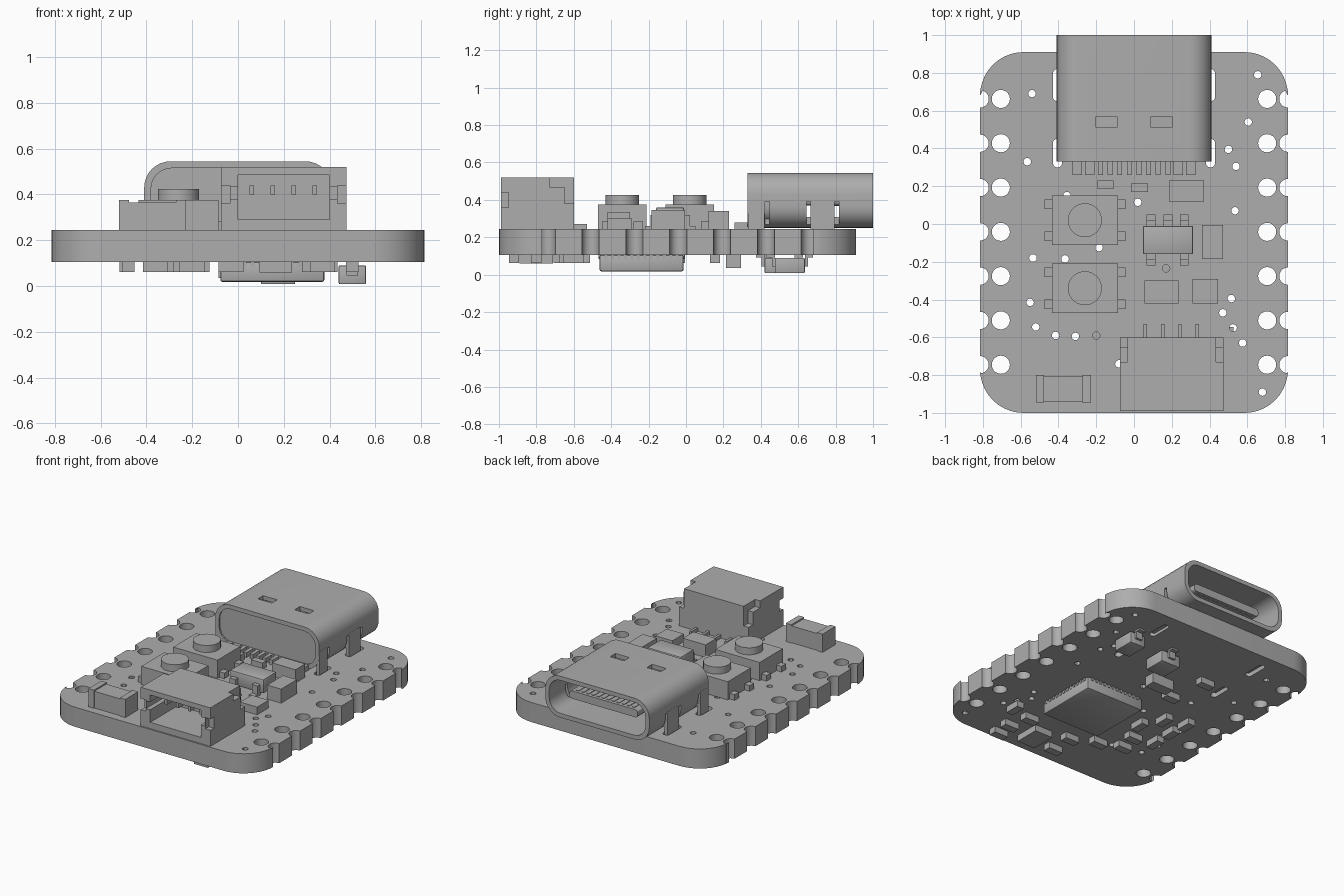
import bpy
import bmesh
from math import sin, cos, pi, radians
from mathutils import Matrix, Vector

if "Cube" in bpy.data.objects:
    bpy.data.objects.remove(bpy.data.objects["Cube"], do_unlink=True)

grey = bpy.data.materials.new("plain_grey")
grey.use_nodes = True
grey.diffuse_color = (.42, .42, .42, 1)
grey.node_tree.nodes["Principled BSDF"].inputs["Base Color"].default_value = grey.diffuse_color


def add_object(name, mesh):
    mesh.materials.clear()
    mesh.materials.append(grey)
    ob = bpy.data.objects.new(name, mesh)
    bpy.context.collection.objects.link(ob)
    return ob


def evaluated_mesh(ob):
    depsgraph = bpy.context.evaluated_depsgraph_get()
    return bpy.data.meshes.new_from_object(ob.evaluated_get(depsgraph))


def boxes(name, bounds, bevel=0):
    """One object made of boxes, each given as x0, x1, y0, y1, z0, z1."""
    bm = bmesh.new()
    for x0, x1, y0, y1, z0, z1 in bounds:
        centre = Vector((x0 + x1, y0 + y1, z0 + z1)) / 2
        size = Matrix.Diagonal((x1 - x0, y1 - y0, z1 - z0, 1))
        bmesh.ops.create_cube(bm, size=1, matrix=Matrix.Translation(centre) @ size)
    if bevel:
        bmesh.ops.bevel(bm, geom=bm.edges[:], offset=bevel, segments=2, profile=.5, affect='EDGES')
    mesh = bpy.data.meshes.new(name)
    bm.to_mesh(mesh)
    bm.free()
    return add_object(name, mesh)


def cut(ob, bounds):
    """Subtract boxes from an object and keep only the result."""
    cutters = []
    for i, bound in enumerate(bounds):
        cutter = boxes("cutter", [bound])
        cutter.hide_render = True
        cutters.append(cutter)
        modifier = ob.modifiers.new("cut", 'BOOLEAN')
        modifier.operation = 'DIFFERENCE'
        modifier.solver = 'EXACT'
        modifier.object = cutter
    mesh = evaluated_mesh(ob)
    ob.modifiers.clear()
    ob.data = mesh
    for cutter in cutters:
        bpy.data.objects.remove(cutter, do_unlink=True)


def arc(cx, cy, r, start, end, steps):
    angles = [radians(start + (end - start) * i / steps) for i in range(steps + 1)]
    return [(cx + r * cos(a), cy + r * sin(a)) for a in angles]


def circle(cx, cy, r, steps=20):
    return arc(cx, cy, r, 0, 360, steps)[:-1]


def rounded(x0, x1, y0, y1, r, steps=8):
    return (arc(x1 - r, y0 + r, r, -90, 0, steps) + arc(x1 - r, y1 - r, r, 0, 90, steps)
            + arc(x0 + r, y1 - r, r, 90, 180, steps) + arc(x0 + r, y0 + r, r, 180, 270, steps))


def plate(name, loops, low, high, along_y=False):
    """Extrude a filled outline with holes between two levels, along z or y."""
    curve = bpy.data.curves.new(name, 'CURVE')
    curve.dimensions = '2D'
    curve.fill_mode = 'BOTH'
    curve.extrude = (high - low) / 2
    for loop in loops:
        spline = curve.splines.new('POLY')
        spline.points.add(len(loop) - 1)
        spline.use_cyclic_u = True
        for point, (u, v) in zip(spline.points, loop):
            point.co = (u, v, 0, 1)
    source = bpy.data.objects.new(name + "_outline", curve)
    bpy.context.collection.objects.link(source)
    mesh = evaluated_mesh(source)
    bpy.data.objects.remove(source, do_unlink=True)
    middle = (low + high) / 2
    if along_y:
        mesh.transform(Matrix.Translation((0, middle, 0)) @ Matrix.Rotation(pi / 2, 4, 'X'))
    else:
        mesh.transform(Matrix.Translation((0, 0, middle)))
    bm = bmesh.new()
    bm.from_mesh(mesh)
    bmesh.ops.remove_doubles(bm, verts=bm.verts, dist=.0001)
    bmesh.ops.recalc_face_normals(bm, faces=bm.faces)
    bm.to_mesh(mesh)
    bm.free()
    return add_object(name, mesh)


def centred(x, y, width, depth, low, high):
    return (x - width / 2, x + width / 2, y - depth / 2, y + depth / 2, low, high)


TOP, UNDER = .245, .105

# Circuit board with edge notches, pin holes, vias and connector slots
half, front, back, corner, notch = .815, -1, .91, .23, .046
rows = [-.745 + .2345 * i for i in range(7)]
right_edge = arc(half - corner, front + corner, corner, -90, 0, 10)
for y in rows:
    right_edge += arc(half, y, notch, 270, 90, 10)
right_edge += arc(half - corner, back - corner, corner, 0, 90, 10)
outline = right_edge + [(-x, y) for x, y in reversed(right_edge)]
loops = [outline]
for side in (-1, 1):
    loops += [circle(side * .705, y, .048) for y in rows]
    for y0, y1 in ((.3, .45), (.65, .82)):
        loops.append(rounded(side * .405 - .024, side * .405 + .024, y0, y1, .022, 5))
vias = [(-.54, .69), (-.565, .33), (-.535, -.18), (-.55, -.415), (-.52, -.545), (-.415, -.59),
        (-.31, -.595), (-.2, -.59), (-.365, -.185), (-.185, -.125), (.02, .115), (.17, -.235),
        (.655, .79), (.605, .54), (.5, .395), (.54, .305), (.535, .07), (.515, -.395),
        (.47, -.47), (.525, -.55), (.575, -.63), (.68, -.89), (-.355, .15), (-.08, -.74)]
loops += [circle(x, y, .02, 12) for x, y in vias]
plate("circuit_board", loops, UNDER, TOP)

# Port shell, open at the back, with slots in its top and sides
shell = plate("port_shell", [rounded(-.41, .41, .25, .545, .115),
                             rounded(-.38, .38, .28, .515, .09)], .33, 1, True)
slots = [centred(side * .145, .54, .11, .06, .5, .6) for side in (-1, 1)]
for side in (-1, 1):
    slots += [centred(side * .4, y, .09, .024, .2, .39) for y in (.435, .655, .805)]
cut(shell, slots)
plate("port_back_wall", [rounded(-.385, .385, .275, .52, .09)], .34, .5, True)
boxes("port_shell_legs", [centred(side * .399, y, .024, depth, .12, .4)
                          for side in (-1, 1) for y, depth in ((.376, .09), (.73, .13))])

# Tongue and contacts inside the port
plate("port_tongue", [rounded(-.27, .27, .37, .425, .02, 3)], .48, .93, True)
boxes("port_contacts", [centred(-.22 + .04 * i, .79, .02, .24, low, low + .006)
                        for i in range(12) for low in (.366, .423)])

# Port solder pins
pins = [centred(-.178 + .051 * i, .3, .026, .08, TOP, .28) for i in range(8)]
pins += [centred(side * x, .3, .05, .08, TOP, .28) for side in (-1, 1) for x in (.235, .3)]
boxes("port_solder_pins", pins)

# Cable socket with a front cavity and stepped side recesses
socket = boxes("cable_socket", [(-.075, .475, -.99, -.6, TOP, .52)])
recess = [(0, .4, -1.1, -.68, .29, .485)]
for x0, x1 in ((-.1, -.035), (.435, .5)):
    recess += [(x0, x1, -.65, -.5, .38, .6), (x0, x1, -.73, -.64, .47, .6)]
    recess += [(x0, x1, -1.1, -.95, .36, .44)]
recess += [(-.033, .01, -1.1, -.8, .38, .435), (.39, .433, -1.1, -.8, .38, .435)]
cut(socket, recess)
socket_x = [.06 + .0917 * i for i in range(4)]
boxes("socket_contacts", [centred(x, -.78, .02, .24, .4, .44) for x in socket_x])
boxes("socket_solder_pins", [centred(x, -.57, .018, .08, TOP, .27) for x in socket_x])

# Two push buttons
for number, y in enumerate((.02, -.34)):
    label = ("rear", "front")[number]
    boxes(label + "_button_body", [centred(-.26, y, .35, .26, TOP, .375)])
    plate(label + "_button_cap", [circle(-.26, y, .09, 32)], .37, .425)
    boxes(label + "_button_legs", [centred(-.26 + sx * .195, y + sy * .085, .04, .05, TOP, .285)
                                   for sx in (-1, 1) for sy in (-1, 1)])

# Capped chip in the front corner
boxes("corner_chip_body", [centred(-.375, -.872, .21, .135, TOP, .365)])
boxes("corner_chip_ends", [centred(x, -.872, .043, .145, TOP, .375) for x in (-.498, -.25)])

# Five-legged regulator with bent legs
boxes("regulator_body", [centred(.18, -.085, .265, .15, .26, .36)], .008)
legs = []
for x, side in ((.09, 1), (.18, 1), (.265, 1), (.09, -1), (.265, -1)):
    legs += [centred(x, -.085 + side * .115, .045, .04, TOP, .26),
             centred(x, -.085 + side * .088, .045, .035, TOP, .32)]
boxes("regulator_legs", legs)

# Small chips on the upper face
boxes("upper_chips", [centred(-.152, .208, .085, .045, TOP, .29),
                      centred(.03, .192, .09, .045, TOP, .29),
                      centred(.277, .175, .185, .11, TOP, .34),
                      centred(.415, -.095, .11, .18, TOP, .345),
                      centred(.145, -.36, .18, .12, TOP, .335),
                      centred(.378, -.355, .135, .13, TOP, .3)])

# Processor under the board with a row of pads on each side
boxes("processor_body", [centred(.15, -.2375, .455, .45, .018, UNDER)], .01)
pads = []
for i in range(12):
    offset = -.19 + .0345 * i
    for side in (-1, 1):
        pads += [centred(.15 + offset, -.2375 + side * .222, .018, .014, .085, UNDER),
                 centred(.15 + side * .224, -.2375 + offset, .014, .018, .085, UNDER)]
boxes("processor_pads", pads)

# Two diodes under the board with bent end legs
for label, x, y, width in (("left", .5, .555, .12), ("middle", .175, .5, .15)):
    boxes(label + "_diode_body", [centred(x, y, width, .16, .008, .09)], .006)
    legs = []
    for side in (-1, 1):
        legs += [centred(x, y + side * .088, .05, .016, .045, UNDER),
                 centred(x, y + side * .105, .05, .04, .093, UNDER)]
    boxes(label + "_diode_legs", legs)

# Small chips on the lower face, lengthwise and crosswise
across = [(-.18, .155), (-.24, .43), (-.335, -.405), (-.36, -.54), (-.03, -.85),
          (-.03, -.68), (.335, -.65), (.38, -.8), (.37, -.92), (-.2, -.6)]
along = [(-.48, -.2), (-.48, -.36), (-.49, -.06), (-.34, -.1), (-.26, -.25), (.5, -.6)]
boxes("lower_chips_across", [centred(x, y, .11, .055, .062, UNDER) for x, y in across])
boxes("lower_chips_along", [centred(x, y, .055, .11, .062, UNDER) for x, y in along])
boxes("lower_large_chips", [centred(.165, -.8, .14, .18, .06, UNDER),
                            centred(0, .255, .17, .08, .035, UNDER)])

# Smooth curved walls, sharp edges
bpy.ops.object.select_all(action='DESELECT')
for ob in bpy.context.collection.objects:
    if ob.type == 'MESH' and grey.name in ob.data.materials:
        ob.select_set(True)
        bpy.context.view_layer.objects.active = ob
bpy.ops.object.shade_smooth_by_angle(angle=radians(30))
